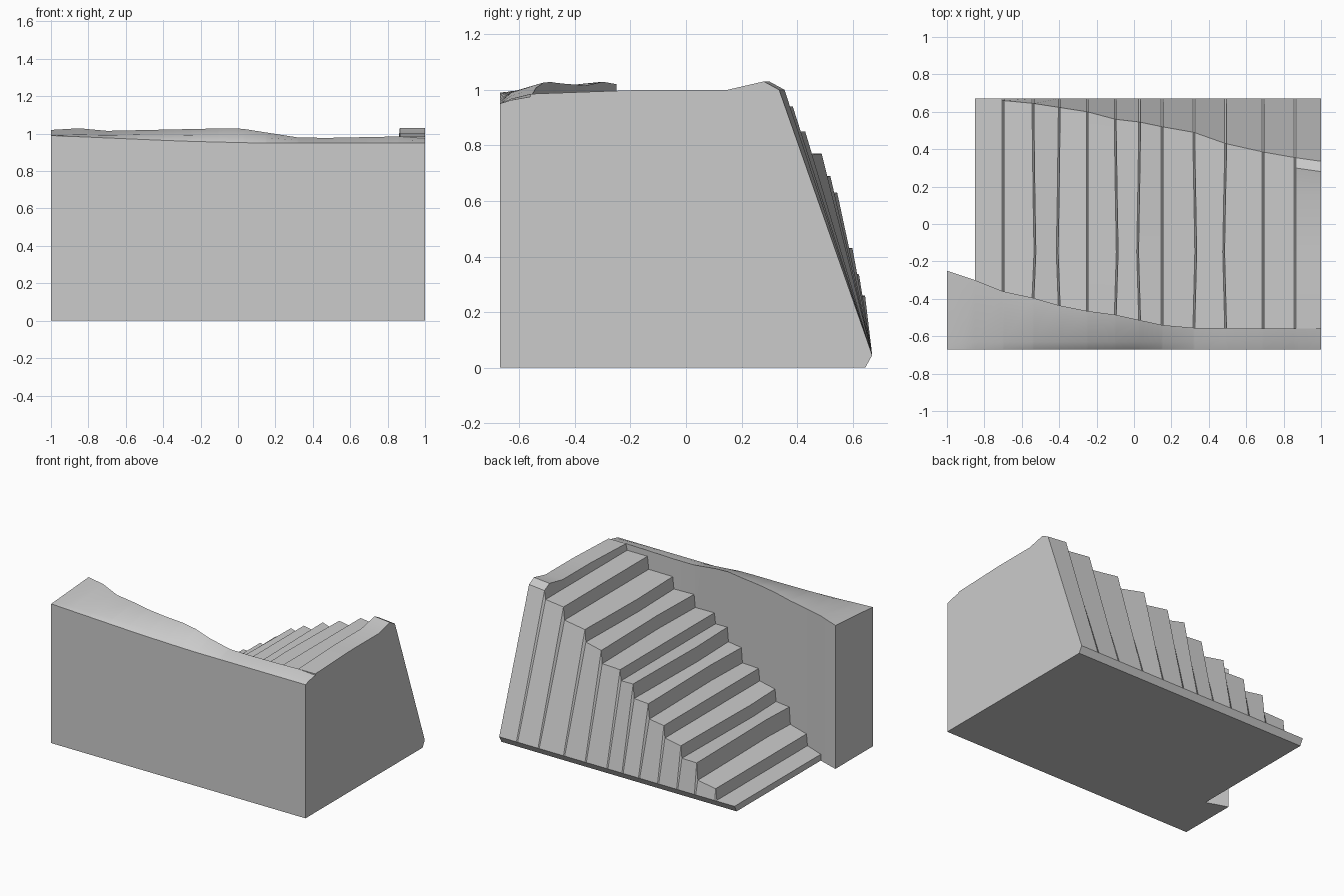
import bpy, bmesh, math

if "Cube" in bpy.data.objects:
    bpy.data.objects.remove(bpy.data.objects["Cube"], do_unlink=True)

stone = bpy.data.materials.new("stone_grey")
stone.use_nodes = True
grey = (0.6, 0.6, 0.6, 1)
stone.diffuse_color = grey
stone.node_tree.nodes["Principled BSDF"].inputs["Base Color"].default_value = grey


def along(keys, x):
    """Linear interpolation through (x, value) pairs."""
    for (a, va), (b, vb) in zip(keys, keys[1:]):
        if x <= b:
            return va + (vb - va) * max(0, (x - a) / (b - a))
    return keys[-1][1]


FRONT, BACK, START = -0.67, 0.67, -0.85
# wall outline: inner edge in plan, inner top height, front top height
wall_y = [(-1, -.25), (-.85, -.3), (-.7, -.36), (-.54, -.395), (-.4, -.435), (-.25, -.465),
          (-.1, -.485), (.15, -.54), (.32, -.555), (.69, -.56), (1, -.56)]
wall_z = [(-1, 1.02), (-.83, 1.03), (-.7, 1.015), (0, 1.03), (.35, .975), (.86, .985), (1, .975)]
front_z = [(-1, .99), (-.3, .96), (.1, .95), (1, .95)]
# outer end of the steps
step_y = [(-.85, .66), (-.7, .66), (-.54, .645), (-.25, .6), (-.1, .56), (.03, .545),
          (.15, .52), (.32, .49), (.49, .43), (.69, .385), (.86, .355), (1, .335)]
# each riser: position, foot height, top height
risers = [(-.7, .045, .125), (-.54, .14, .26), (-.4, .25, .335), (-.25, .345, .43),
          (-.1, .425, .53), (.03, .53, .63), (.15, .615, .69), (.32, .68, .77),
          (.49, .765, .85), (.69, .85, .94)]


def section(x, tread, bow=0.0, landing=False):
    """Cross-section of wall, tread and back slope; no tread leaves only the wall."""
    yw, zw, zf = along(wall_y, x), along(wall_z, x), along(front_z, x)
    ridge = along([(-1, .1), (-.6, .5), (1, .5)], x)
    pts = [(x, FRONT, 0), (x, FRONT, zf), (x, -.63, zf + ridge * (zw - zf)), (x, yw, zw)]
    if tread is None:
        return pts + [(x, yw, 0)] * 7
    yb = along(step_y, x)
    z = [tread] * 4
    if landing:
        z = [.985, 1.0, 1.03, 1.0]
    return pts + [(x, yw, z[0]), (x + bow, -.15, z[1]), (x + bow * .5, .15, z[1]),
                  (x, yb - .055, z[2]), (x, yb, z[3]), (x, BACK, .045), (x, .645, 0)]


# stations from the low end to the landing
stations = [section(-1, None), section(-.92, None), section(START, None), section(START, .045)]
for i, (x, low, high) in enumerate(risers):
    bow = .012 * math.sin(i * 2.1)
    stations += [section(x - .005, low, bow), section(x + .005, high, bow)]
stations += [section(.855, .94), section(.865, 1.0, 0, True), section(1, 1.0, 0, True)]

# loft the stations into one solid
bm = bmesh.new()
rings = [[bm.verts.new(p) for p in ring] for ring in stations]
count = len(rings[0])
for a, b in zip(rings, rings[1:]):
    for j in range(count):
        k = (j + 1) % count
        bm.faces.new((a[j], a[k], b[k], b[j]))
bm.faces.new(rings[0])
bm.faces.new(rings[-1])
bmesh.ops.remove_doubles(bm, verts=bm.verts, dist=0.0005)
bmesh.ops.dissolve_degenerate(bm, edges=bm.edges, dist=0.0005)
bmesh.ops.triangulate(bm, faces=[f for f in bm.faces if len(f.verts) > 4])
bmesh.ops.recalc_face_normals(bm, faces=bm.faces)

mesh = bpy.data.meshes.new("stone_staircase")
bm.to_mesh(mesh)
bm.free()
mesh.materials.append(stone)
stairs = bpy.data.objects.new("stone_staircase", mesh)
bpy.context.collection.objects.link(stairs)
bpy.context.view_layer.objects.active = stairs
stairs.select_set(True)
bpy.ops.object.shade_smooth_by_angle(angle=math.radians(30))
